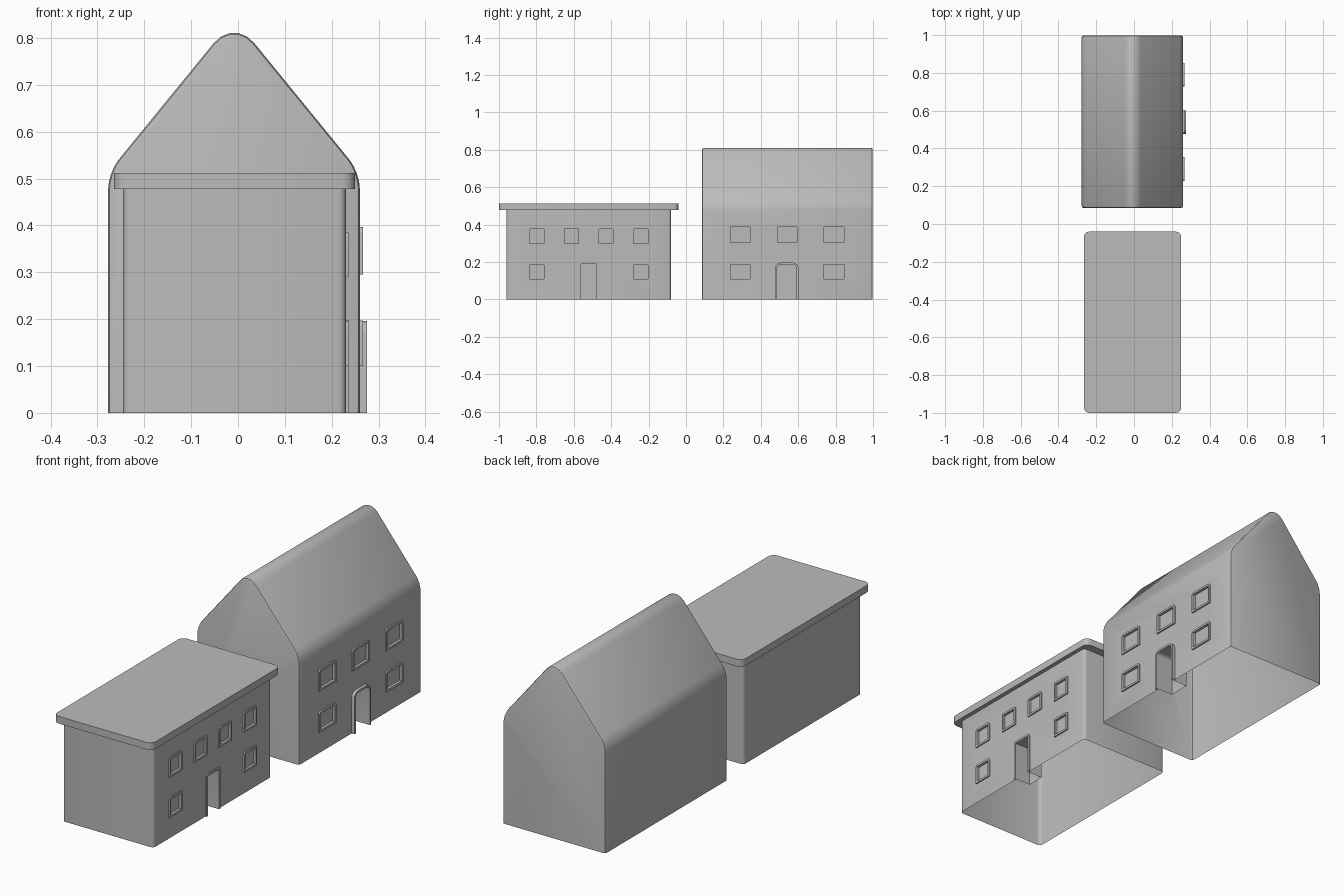
import bpy, bmesh, math
from mathutils import Vector

cube = bpy.data.objects.get("Cube")
if cube:
    bpy.data.objects.remove(cube, do_unlink=True)

GREY = (0.5, 0.5, 0.5, 1)
plaster = bpy.data.materials.new("plain_grey")
plaster.use_nodes = True
plaster.diffuse_color = GREY
plaster.node_tree.nodes["Principled BSDF"].inputs["Base Color"].default_value = GREY


def finish(bm, name):
    """Turn a bmesh into a grey object."""
    bmesh.ops.recalc_face_normals(bm, faces=bm.faces)
    mesh = bpy.data.meshes.new(name)
    bm.to_mesh(mesh)
    bm.free()
    mesh.materials.append(plaster)
    obj = bpy.data.objects.new(name, mesh)
    bpy.context.collection.objects.link(obj)
    return obj


def smooth(obj, degrees=35):
    bpy.ops.object.select_all(action='DESELECT')
    obj.select_set(True)
    bpy.context.view_layer.objects.active = obj
    bpy.ops.object.shade_smooth_by_angle(angle=math.radians(degrees))


def prism(bm, points, offset):
    """Extrude a closed outline along an offset."""
    face = bm.faces.new([bm.verts.new(p) for p in points])
    moved = bmesh.ops.extrude_face_region(bm, geom=[face])["geom"]
    verts = [v for v in moved if isinstance(v, bmesh.types.BMVert)]
    bmesh.ops.translate(bm, verts=verts, vec=offset)
    bmesh.ops.recalc_face_normals(bm, faces=bm.faces)


def bevel(bm, test, size, segments=3):
    edges = [e for e in bm.edges if test(e.verts[0].co, e.verts[1].co)]
    bmesh.ops.bevel(bm, geom=edges, offset=size, segments=segments,
                    affect='EDGES', profile=0.5)


def upright(a, b):
    return abs((a - b).z) > 0.01 and (a - b).xy.length < 1e-4


def block(x0, x1, y0, y1, z0, z1, radius):
    """Box with rounded vertical corners."""
    bm = bmesh.new()
    prism(bm, [(x0, y0, z0), (x1, y0, z0), (x1, y1, z0), (x0, y1, z0)], (0, 0, z1 - z0))
    bevel(bm, upright, radius)
    return bm


def outline(y, width, z0, z1, radius, grow=0, door=False):
    """Outline in the wall plane, from bottom left over the top to bottom right."""
    h = width / 2 + grow
    low, top, r = (z0 if door else z0 - grow), z1 + grow, radius + grow
    points = [(y - h, low)]
    for side, start in ((-1, 180), (1, 90)):
        for i in range(5):
            a = math.radians(start - i * 22.5)
            points.append((y + side * (h - r) + r * math.cos(a), top - r + r * math.sin(a)))
    return points + [(y + h, low)]


def frame(name, x0, x1, opening, border, door=False):
    """Raised surround around an opening; doors have no sill."""
    bm = bmesh.new()
    inner = outline(*opening, door=door)
    outer = outline(*opening, grow=border, door=door)
    loops = [[bm.verts.new((x, *p)) for p in pts]
             for x, pts in ((x0, outer), (x1, outer), (x1, inner), (x0, inner))]
    count = len(inner)
    for a, b in zip(loops, loops[1:]):
        for i in range(count - 1 if door else count):
            j = (i + 1) % count
            bm.faces.new((a[i], a[j], b[j], b[i]))
    smooth(finish(bm, name))


def add_openings(body, wall, windows, door, window_lift, door_lift, label):
    """Cut window niches and the doorway, open the base, and add surrounds."""
    cuts = bmesh.new()
    for i, w in enumerate(windows):
        prism(cuts, [(wall - 0.006, *p) for p in outline(*w)], (0.05, 0, 0))
        frame(f"{label}_window_frame_{i + 1}", wall - 0.004, wall + window_lift, w, 0.01)
    y, width, z0, z1, radius = door
    prism(cuts, [(wall - 0.078, *p) for p in outline(y, width, -0.05, z1, radius)], (0.15, 0, 0))
    frame(f"{label}_door_frame", wall - 0.004, wall + door_lift, door, 0.01, door=True)

    cutter = finish(cuts, "opening_cutter")
    cutter.hide_render = True
    mod = body.modifiers.new("openings", 'BOOLEAN')
    mod.operation, mod.solver, mod.object = 'DIFFERENCE', 'EXACT', cutter
    bpy.context.view_layer.objects.active = body
    bpy.ops.object.modifier_apply(modifier=mod.name)
    bpy.data.objects.remove(cutter, do_unlink=True)

    # The buildings are hollow shells without a floor
    bm = bmesh.new()
    bm.from_mesh(body.data)
    floor = [f for f in bm.faces if all(v.co.z < 1e-3 for v in f.verts)]
    bmesh.ops.delete(bm, geom=floor, context='FACES')
    bm.to_mesh(body.data)
    bm.free()
    smooth(body)


# Flat-roofed building: walls and overhanging roof slab
flat_walls = finish(block(-0.245, 0.23, -0.96, -0.08, 0, 0.48, 0.015), "flat_building_walls")
smooth(finish(block(-0.265, 0.25, -1, -0.04, 0.478, 0.512, 0.028), "flat_roof_slab"))

flat_mid = -0.52
flat_windows = [(flat_mid + dy, 0.075, 0.3, 0.375, 0.001) for dy in (-0.278, -0.092, 0.092, 0.278)]
flat_windows += [(flat_mid + dy, 0.075, 0.11, 0.185, 0.001) for dy in (-0.278, 0.278)]
add_openings(flat_walls, 0.23, flat_windows, (flat_mid, 0.085, 0, 0.188, 0.001),
             0.006, 0.006, "flat_building")

# Gabled house: profile with softened eaves, ridge and gable edges
left, right, front, back = -0.277, 0.26, 0.085, 0.998
middle, eave, peak = (left + right) / 2, 0.513, 0.842
bm = bmesh.new()
prism(bm, [(left, front, 0), (right, front, 0), (right, front, eave),
           (middle, front, peak), (left, front, eave)], (0, back - front, 0))


def along_y(a, b):
    return abs((a - b).y) > 0.5


def gable_edge(a, b):
    return abs(a.y - b.y) < 1e-4 and max(a.z, b.z) > 0.01


bevel(bm, lambda a, b: along_y(a, b) and a.z > 0.7, 0.068, 5)
bevel(bm, lambda a, b: along_y(a, b) and abs(a.z - eave) < 1e-3, 0.035, 4)
bevel(bm, gable_edge, 0.01, 2)
house = finish(bm, "gabled_house_shell")

house_mid = 0.541
house_windows = [(house_mid + dy, 0.105, 0.305, 0.387, 0.002) for dy in (-0.25, 0, 0.25)]
house_windows += [(house_mid + dy, 0.105, 0.11, 0.187, 0.002) for dy in (-0.25, 0.25)]
add_openings(house, right, house_windows, (house_mid - 0.002, 0.104, 0, 0.186, 0.018),
             0.007, 0.015, "house")
